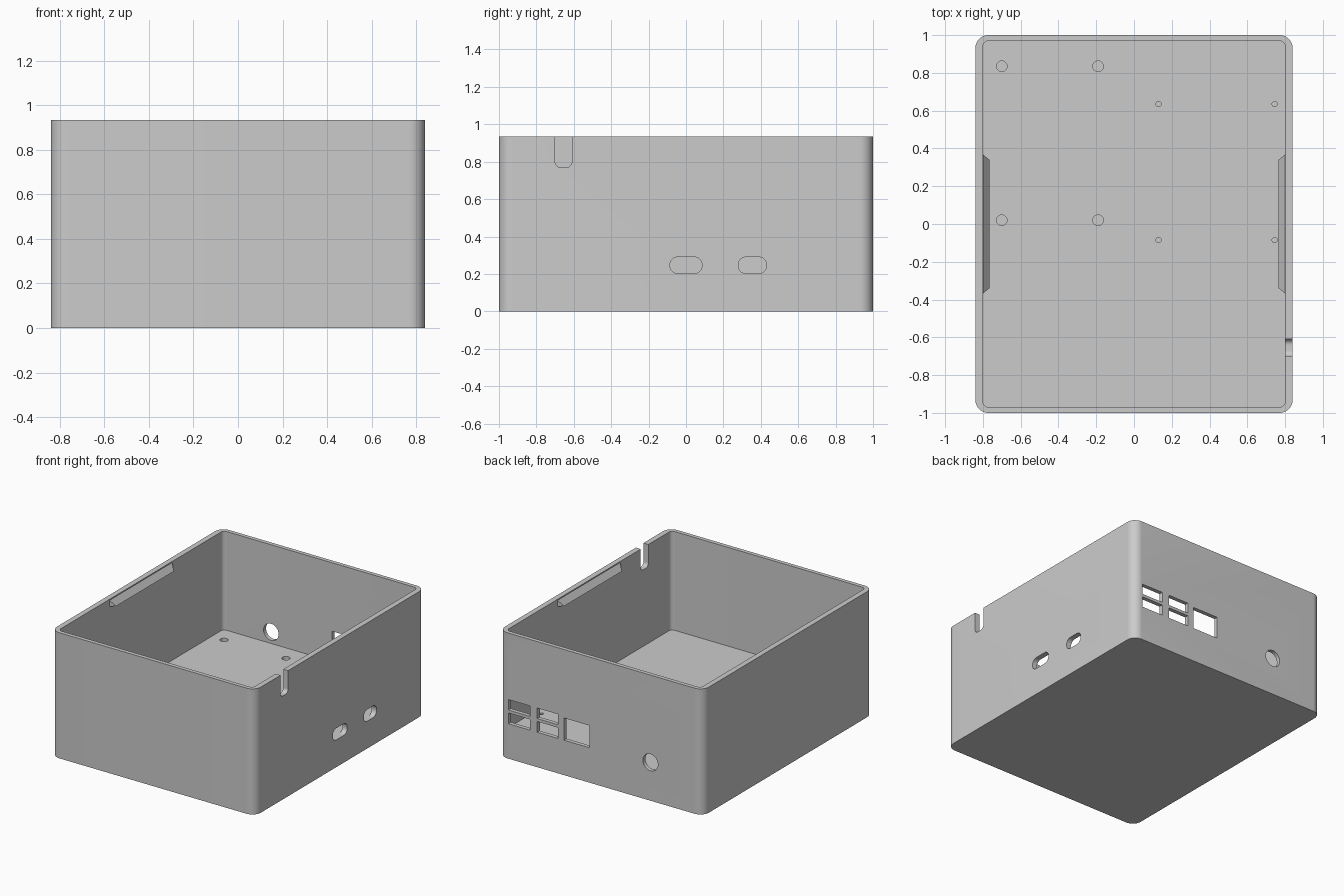
import bpy, bmesh, math
from mathutils import Vector

if "Cube" in bpy.data.objects:
    bpy.data.objects.remove(bpy.data.objects["Cube"], do_unlink=True)

grey = bpy.data.materials.new("plain_grey")
grey.use_nodes = True
grey.diffuse_color = (0.6, 0.6, 0.6, 1)
grey.node_tree.nodes["Principled BSDF"].inputs["Base Color"].default_value = (0.6, 0.6, 0.6, 1)


def make_object(name, bm):
    bmesh.ops.recalc_face_normals(bm, faces=bm.faces)
    mesh = bpy.data.meshes.new(name)
    bm.to_mesh(mesh)
    bm.free()
    mesh.materials.append(grey)
    obj = bpy.data.objects.new(name, mesh)
    bpy.context.collection.objects.link(obj)
    return obj


def rounded_prism(name, axis, u, v, span, radius, steps=10):
    """Rounded rectangle (u range, v range) extruded over span along an axis."""
    place = {"x": lambda a, b, c: (c, a, b),
             "y": lambda a, b, c: (a, c, b),
             "z": lambda a, b, c: (a, b, c)}[axis]
    points = []
    corners = [(u[1], v[1], -1, -1), (u[0], v[1], 1, -1),
               (u[0], v[0], 1, 1), (u[1], v[0], -1, 1)]
    for quarter, (cu, cv, su, sv) in enumerate(corners):
        if radius == 0:
            points.append((cu, cv))
            continue
        for i in range(steps + 1):
            a = (quarter + i / steps) * math.pi / 2
            points.append((cu + radius * (su + math.cos(a)),
                           cv + radius * (sv + math.sin(a))))
    bm = bmesh.new()
    bmesh.ops.remove_doubles  # corners that meet are merged below
    face = bm.faces.new([bm.verts.new(place(a, b, span[0])) for a, b in points])
    out = bmesh.ops.extrude_face_region(bm, geom=[face])
    shift = Vector(place(0, 0, span[1] - span[0]))
    bmesh.ops.translate(bm, vec=shift,
                        verts=[g for g in out["geom"] if isinstance(g, bmesh.types.BMVert)])
    bmesh.ops.remove_doubles(bm, verts=bm.verts, dist=0.0001)
    return make_object(name, bm)


def cut(target, cutter):
    cutter.hide_render = True
    mod = target.modifiers.new("cut", "BOOLEAN")
    mod.operation = "DIFFERENCE"
    mod.solver = "EXACT"
    mod.object = cutter
    bpy.context.view_layer.objects.active = target
    bpy.ops.object.modifier_apply(modifier=mod.name)
    bpy.data.objects.remove(cutter, do_unlink=True)


def disc_cut(target, axis, u, v, span, r):
    cut(target, rounded_prism("hole_cutter", axis, (u - r, u + r), (v - r, v + r), span, r))


# Open case with a thick floor
W, D, H, FLOOR = 0.84, 1.0, 0.935, 0.2
case = rounded_prism("case", "z", (-W, W), (-D, D), (0, H), 0.07, 14)
cut(case, rounded_prism("cavity_cutter", "z", (-0.8, 0.8), (-0.97, 0.97), (FLOOR, 1.2), 0.03))

# Rounded side openings and the notch in the rim
for y, z, r in [((-0.085, 0.085), (0.203, 0.29), 0.04),
                ((0.28, 0.43), (0.203, 0.29), 0.04),
                ((-0.7, -0.61), (0.77, 1.1), 0.03)]:
    cut(case, rounded_prism("side_cutter", "x", y, z, (0.78, 0.9), r))

# Port openings in the back: two columns of slots, a square and a round hole
back = (0.94, 1.06)
for x in [(0.585, 0.763), (0.355, 0.525)]:
    for z in [(0.26, 0.34), (0.362, 0.44)]:
        cut(case, rounded_prism("slot_cutter", "y", x, z, back, 0))
cut(case, rounded_prism("port_cutter", "y", (0.093, 0.305), (0.26, 0.425), back, 0))
disc_cut(case, "y", -0.407, 0.285, back, 0.062)

# Blind screw holes in the floor
for xs, ys, r in [((-0.7, -0.19), (0.835, 0.02), 0.028),
                  ((0.13, 0.745), (0.635, -0.085), 0.014)]:
    for x in xs:
        for y in ys:
            disc_cut(case, "z", x, y, (FLOOR - 0.1, FLOOR + 0.05), r)

bpy.ops.object.select_all(action="DESELECT")
case.select_set(True)
bpy.context.view_layer.objects.active = case
bpy.ops.object.shade_smooth_by_angle(angle=math.radians(30))

# Wedge-shaped lid catches inside both long walls
for name, side in [("left_catch", 1), ("right_catch", -1)]:
    bm = bmesh.new()
    for end in (-1, 1):
        for x, y, z in [(0.802, 0.37, 0.93), (0.802, 0.37, 0.882), (0.766, 0.34, 0.882)]:
            bm.verts.new((side * x, end * y, z))
    bmesh.ops.convex_hull(bm, input=bm.verts)
    bmesh.ops.dissolve_limit(bm, angle_limit=0.01, verts=bm.verts, edges=bm.edges)
    make_object(name, bm)
